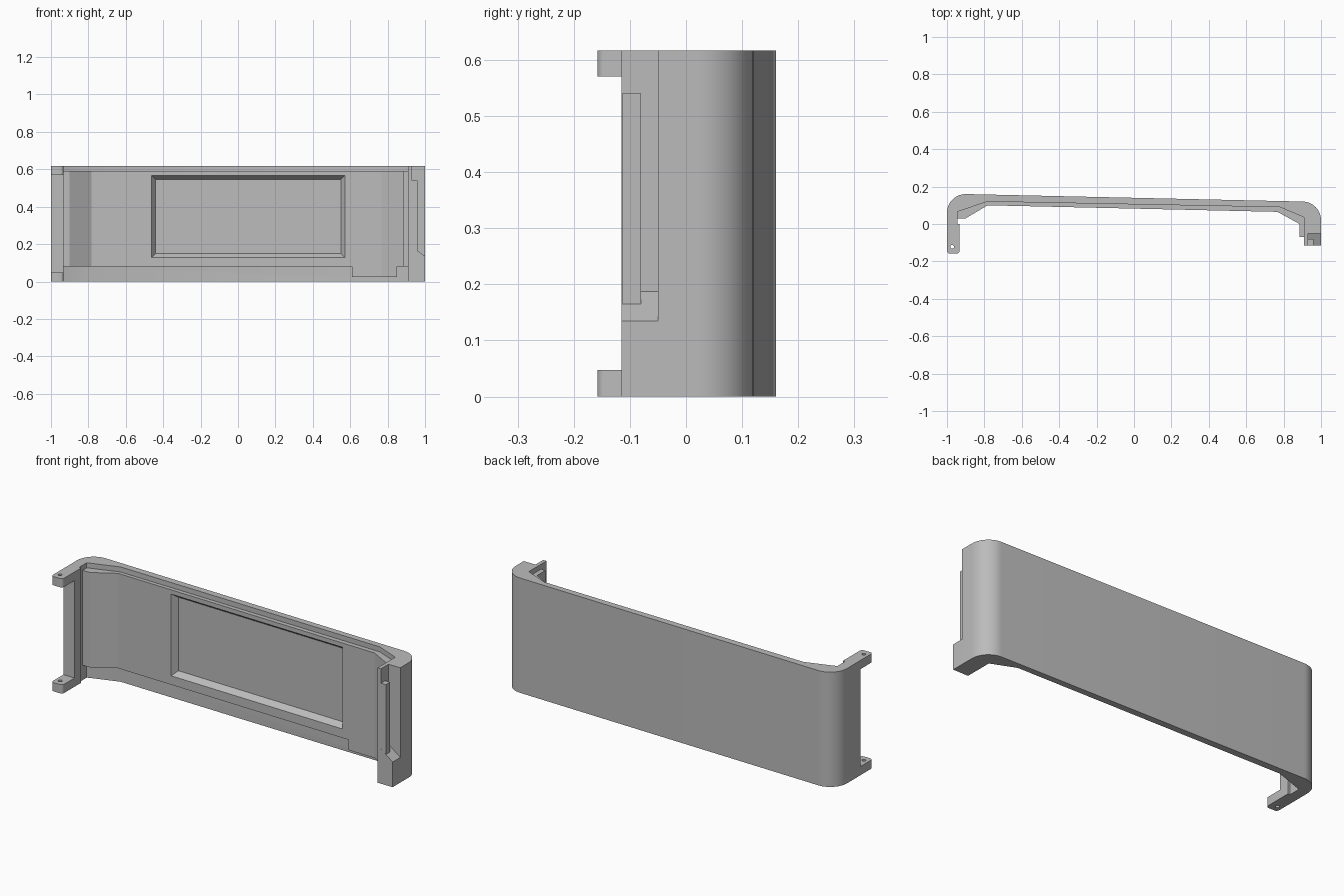
import bpy, bmesh, math

if "Cube" in bpy.data.objects:
    bpy.data.objects.remove(bpy.data.objects["Cube"])

H = 0.617
gray = bpy.data.materials.new("plain gray")
gray.diffuse_color = (0.5, 0.5, 0.5, 1)
gray.use_nodes = True
gray.node_tree.nodes["Principled BSDF"].inputs["Base Color"].default_value = gray.diffuse_color


def loft(name, a, b):
    """Solid between two matching loops of 3D points."""
    bm = bmesh.new()
    va, vb = [bm.verts.new(p) for p in a], [bm.verts.new(p) for p in b]
    n = len(va)
    bm.faces.new(va)
    bm.faces.new(vb[::-1])
    for i in range(n):
        j = (i + 1) % n
        bm.faces.new((va[i], vb[i], vb[j], va[j]))
    bmesh.ops.recalc_face_normals(bm, faces=bm.faces[:])
    me = bpy.data.meshes.new(name)
    bm.to_mesh(me)
    bm.free()
    me.materials.append(gray)
    ob = bpy.data.objects.new(name, me)
    bpy.context.collection.objects.link(ob)
    return ob


def prism(name, pts, z0, z1):
    return loft(name, [(x, y, z0) for x, y in pts], [(x, y, z1) for x, y in pts])


def box(name, x0, x1, y0, y1, z0, z1):
    return prism(name, [(x0, y0), (x1, y0), (x1, y1), (x0, y1)], z0, z1)


def arc(cx, cy, r, a0, a1, n=14):
    return [(cx + r * math.cos(math.radians(a0 + (a1 - a0) * i / n)),
             cy + r * math.sin(math.radians(a0 + (a1 - a0) * i / n))) for i in range(n + 1)]


def combine(ob, other, op):
    bpy.context.view_layer.objects.active = ob
    m = ob.modifiers.new(op, 'BOOLEAN')
    m.operation, m.solver, m.object = op, 'EXACT', other
    bpy.ops.object.modifier_apply(modifier=m.name)
    bpy.data.objects.remove(other)


# Curved outer shell with the hinge arm (left) and latch post (right)
outline = ([(-0.933, 0.0)] + arc(-0.948, -0.143, 0.015, 0, -90, 4)
           + arc(-0.985, -0.143, 0.015, -90, -180, 4)
           + arc(-0.9, 0.06, 0.1, 180, 88.7) + arc(0.9, 0.02, 0.1, 88.7, 0)
           + [(1, -0.115), (0.91, -0.115), (0.91, 0.035), (0.78, 0.09),
              (-0.783, 0.12), (-0.945, 0.065), (-0.945, 0.0)])
panel = prism("cover_panel", outline, 0, H)

# Thicker inner wall, leaving stepped rims above and below
liner = prism("inner_wall", [(-0.96, 0.03), (-0.9, 0.03), (-0.783, 0.10), (0.767, 0.065),
                             (0.885, 0.0), (0.885, -0.07), (0.92, -0.07), (0.92, 0.05),
                             (0.78, 0.105), (-0.783, 0.135), (-0.96, 0.08)], 0.08, 0.59)
combine(panel, liner, 'UNION')
tongue = prism("lower_tongue", [(0.61, 0.0685), (0.767, 0.065), (0.85, 0.02),
                                (0.85, 0.08), (0.61, 0.11)], 0.025, 0.085)
combine(panel, tongue, 'UNION')


# Tapered rectangular recess in the inner wall
def recess_loop(depth, grow):
    x0, x1, z0, z1 = -0.44 - grow, 0.55 + grow, 0.15 - grow, 0.545 + grow
    return [(x, 0.10 - 0.0226 * (x + 0.783) + depth, z)
            for x, z in ((x0, z0), (x1, z0), (x1, z1), (x0, z1))]


combine(panel, loft("recess", recess_loop(0.03, 0), recess_loop(-0.03, 0.044)), 'DIFFERENCE')

# Gap between the two hinge tabs, and their pin holes
combine(panel, box("gap", -1.1, -0.9, -0.3, -0.055, 0.047, 0.57), 'DIFFERENCE')
combine(panel, prism("pin", arc(-0.972, -0.122, 0.01, 0, 337.5, 15), -0.1, 0.8), 'DIFFERENCE')

# Latch channel with a sloped floor, open at the top
channel = [(1.07, 0.083), (0.93, 0.187), (0.93, 0.8), (1.07, 0.8)]
combine(panel, loft("channel", [(x, -0.2, z) for x, z in channel],
                    [(x, -0.05, z) for x, z in channel]), 'DIFFERENCE')
# Upright rib beside the channel
combine(panel, box("rib", 0.92, 0.96, -0.1145, -0.08, 0.12, 0.54), 'UNION')

bpy.ops.object.select_all(action='DESELECT')
panel.select_set(True)
bpy.context.view_layer.objects.active = panel
bpy.ops.object.shade_smooth_by_angle(angle=math.radians(25))
